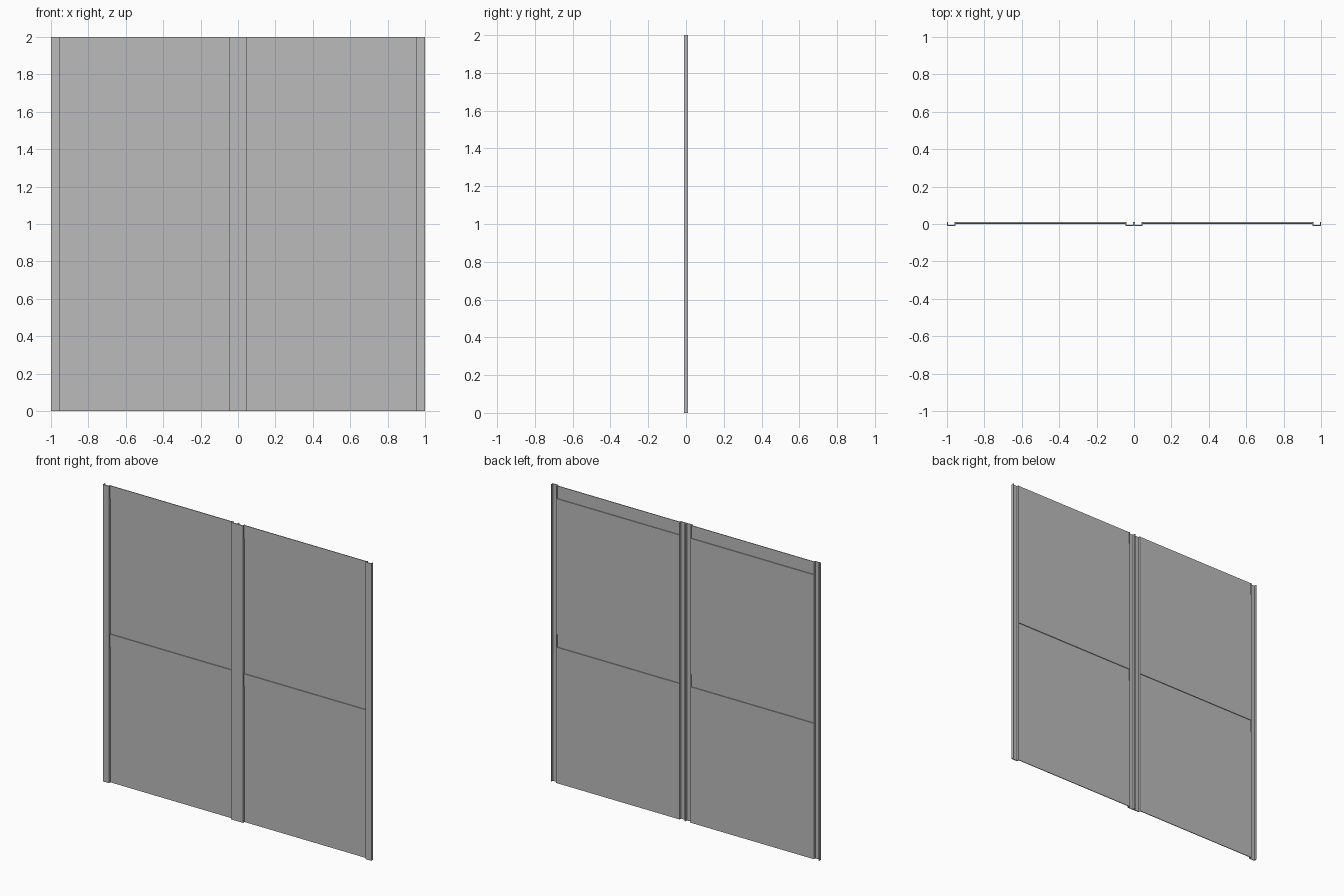
import bpy
import bmesh
from mathutils import Matrix, Vector

cube = bpy.data.objects.get("Cube")
if cube:
    bpy.data.objects.remove(cube, do_unlink=True)

grey = bpy.data.materials.new("plain grey")
grey.use_nodes = True
colour = (0.5, 0.5, 0.5, 1)
grey.diffuse_color = colour
grey.node_tree.nodes["Principled BSDF"].inputs["Base Color"].default_value = colour

SHEET = 0.005    # thickness of the sheet
POST = 0.045     # width of each post
RAIL = 0.085     # height of the top rail
FRONT, BACK = -0.01, 0.01


def make_part(name, boxes):
    """One object made of boxes, each given by its low and high corner."""
    bm = bmesh.new()
    for low, high in boxes:
        low, high = Vector(low), Vector(high)
        place = Matrix.Translation((low + high) / 2) @ Matrix.Diagonal((*(high - low), 1))
        bmesh.ops.create_cube(bm, size=1, matrix=place)
    mesh = bpy.data.meshes.new(name)
    bm.to_mesh(mesh)
    bm.free()
    mesh.materials.append(grey)
    obj = bpy.data.objects.new(name, mesh)
    bpy.context.collection.objects.link(obj)


def make_post(name, x, z):
    """Channel post, open at the back, with a lip along each side."""
    make_part(name, [
        ((x, FRONT, z), (x + POST, FRONT + SHEET, z + 1)),
        ((x, FRONT + SHEET, z), (x + SHEET, BACK, z + 1)),
        ((x + POST - SHEET, FRONT + SHEET, z), (x + POST, BACK, z + 1)),
    ])


# Two by two identical wall sections
for row, z in (("lower", 0), ("upper", 1)):
    for side, x in (("right", -1), ("left", 0)):
        label = f"{row}_{side}"
        inner, outer = x + POST, x + 1 - POST
        # Flat panel at the back
        make_part(label + "_panel", [((inner, BACK - SHEET, z), (outer, BACK, z + 1 - RAIL))])
        # Top rail, stepped forward of the panel
        make_part(label + "_top_rail",
                  [((inner, 0, z + 1 - RAIL), (outer, SHEET, z + 1))])
        # Channel posts on both sides
        make_post(label + "_post_a", x, z)
        make_post(label + "_post_b", outer, z)
